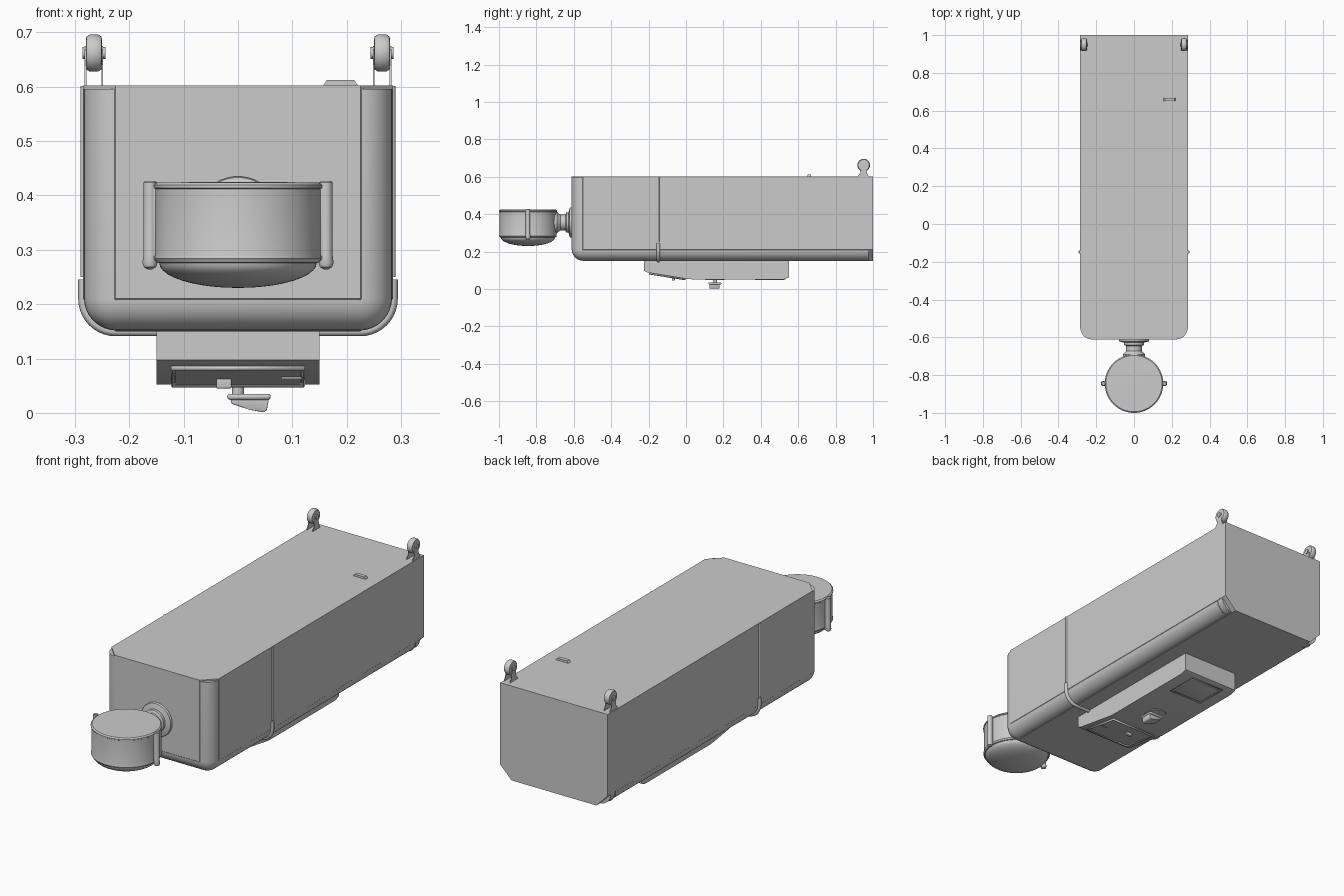
import bpy, bmesh
from math import sin, cos, pi
from mathutils import Vector, Matrix

if "Cube" in bpy.data.objects:
    bpy.data.objects.remove(bpy.data.objects["Cube"])


def finish(name, bm, smooth=True):
    bmesh.ops.recalc_face_normals(bm, faces=bm.faces[:])
    me = bpy.data.meshes.new(name)
    bm.to_mesh(me)
    bm.free()
    ob = bpy.data.objects.new(name, me)
    bpy.context.collection.objects.link(ob)
    if smooth:
        bpy.ops.object.select_all(action='DESELECT')
        ob.select_set(True)
        bpy.context.view_layer.objects.active = ob
        bpy.ops.object.shade_smooth_by_angle(angle=0.6)
    return ob


def box_bm(lo, hi):
    bm = bmesh.new()
    bmesh.ops.create_cube(bm, size=1)
    lo, hi = Vector(lo), Vector(hi)
    for v in bm.verts:
        v.co = Vector([l + (c + 0.5) * (h - l) for l, h, c in zip(lo, hi, v.co)])
    return bm


def box(name, lo, hi, bevel=0.0, seg=3):
    bm = box_bm(lo, hi)
    if bevel:
        bmesh.ops.bevel(bm, geom=bm.edges[:], offset=bevel, segments=seg, profile=0.5, affect='EDGES')
    return finish(name, bm)


def lathe(name, profile, center, axis='Z', n=48):
    """Revolve (radius, height) points around an axis through center."""
    bm = bmesh.new()
    rings = [[bm.verts.new((r * cos(2 * pi * i / n), r * sin(2 * pi * i / n), h)) for i in range(n)]
             for r, h in profile]
    for a, b in zip(rings, rings[1:]):
        for i in range(n):
            bm.faces.new((a[i], a[(i + 1) % n], b[(i + 1) % n], b[i]))
    bm.faces.new(rings[0])
    bm.faces.new(rings[-1])
    rot = {'Z': Matrix.Identity(4), 'X': Matrix.Rotation(pi / 2, 4, 'Y'),
           'Y': Matrix.Rotation(-pi / 2, 4, 'X')}[axis]
    bm.transform(Matrix.Translation(center) @ rot)
    return finish(name, bm)


def prism(name, pts, lo, hi, axis, bevel=0.0):
    """Extrude a profile along x (points are y,z) or along y (points are x,z)."""
    bm = bmesh.new()
    put = (lambda p, d: (d, p[0], p[1])) if axis == 'X' else (lambda p, d: (p[0], d, p[1]))
    a = [bm.verts.new(put(p, lo)) for p in pts]
    b = [bm.verts.new(put(p, hi)) for p in pts]
    bm.faces.new(a)
    bm.faces.new(b)
    for i in range(len(pts)):
        j = (i + 1) % len(pts)
        bm.faces.new((a[i], a[j], b[j], b[i]))
    if bevel:
        bmesh.ops.bevel(bm, geom=bm.edges[:], offset=bevel, segments=3, profile=0.5, affect='EDGES')
    return finish(name, bm)


def tube(name, pts, radius, cyclic=False):
    cu = bpy.data.curves.new(name, 'CURVE')
    cu.dimensions = '3D'
    cu.bevel_depth = radius
    cu.bevel_resolution = 3
    cu.use_fill_caps = True
    sp = cu.splines.new('POLY')
    sp.points.add(len(pts) - 1)
    for p, c in zip(sp.points, pts):
        p.co = (*c, 1)
    sp.use_cyclic_u = cyclic
    ob = bpy.data.objects.new(name, cu)
    bpy.context.collection.objects.link(ob)
    return ob


def hull(name, inset, back, top, seg):
    """Long box with its front vertical edges and lower edges cut or rounded."""
    x, y0, z0 = 0.285 - inset, -0.612 + inset, 0.15 + inset
    bm = box_bm((-x, y0, z0), (x, back, top))
    pick = []
    for e in bm.edges:
        a, b = e.verts[0].co, e.verts[1].co
        front = max(a.y, b.y) < y0 + 0.01
        low = max(a.z, b.z) < z0 + 0.01
        at_back = min(a.y, b.y) > back - 0.01
        upright = abs(a.z - b.z) > 0.1
        if (front and upright) or (low and not at_back):
            pick.append(e)
    bmesh.ops.bevel(bm, geom=pick, offset=0.06, segments=seg, profile=0.5, affect='EDGES')
    return finish(name, bm, seg > 1)


# main body with flat chamfers, rounded edge guards over the chamfers
hull("main_body", 0, 1.0, 0.602, 1)
hull("rounded_edge_guards", 0.0015, 0.975, 0.596, 8)
for s in (-1, 1):
    tube("rear_guard_seam", [(s * 0.285, 0.94, 0.21)] +
         [(s * (0.225 + 0.059 * cos(t * pi / 16)), 0.94, 0.21 - 0.059 * sin(t * pi / 16)) for t in range(9)], 0.002)
    # strap down the side and under to the keel
    arc = [(s * (0.225 + 0.06 * cos(t * pi / 20)), -0.148, 0.21 - 0.06 * sin(t * pi / 20)) for t in range(11)]
    tube("side_strap", [(s * 0.284, -0.148, 0.601), (s * 0.284, -0.148, 0.25)], 0.006)
    tube("lower_strap", [(s * 0.285, -0.148, 0.245)] + arc + [(s * 0.15, -0.148, 0.15)], 0.009)

# keel housing under the body
prism("keel_housing", [(-0.225, 0.16), (-0.225, 0.097), (-0.205, 0.088), (0, 0.055), (0.03, 0.052),
                       (0.525, 0.052), (0.55, 0.062), (0.55, 0.16)], -0.15, 0.15, 'X')

# sloping front panel with raised rim and latch
slope = lambda y, d=0: 0.055 - 0.161 * y - d
prism("front_panel", [(-0.19, slope(-0.19)), (-0.01, slope(-0.01)),
                      (-0.01, slope(-0.01, 0.005)), (-0.19, slope(-0.19, 0.005))], -0.115, 0.115, 'X')
tube("front_panel_rim", [(x, y, slope(y, 0.004)) for x, y in
                         ((-0.12, -0.195), (0.12, -0.195), (0.12, -0.005), (-0.12, -0.005))], 0.005, True)
box("panel_latch", (-0.04, -0.075, 0.045), (-0.012, -0.06, 0.07), 0.003)
box("panel_slot", (0.08, -0.1, 0.062), (0.118, -0.095, 0.066))

# rear hatch, round seat and turning handle
box("rear_hatch", (-0.08, 0.38, 0.047), (0.08, 0.52, 0.06), 0.003)
tube("rear_hatch_rim", [(x, y, 0.05) for x, y in ((-0.09, 0.37), (0.09, 0.37), (0.09, 0.53), (-0.09, 0.53))],
     0.002, True)
lathe("handle_seat", [(0.05, 0), (0.05, 0.008), (0.045, 0.01)], (0, 0.155, 0.049))
lathe("handle_stem", [(0.011, 0), (0.011, 0.03)], (0, 0.155, 0.027), n=24)
box("handle_plate", (-0.02, 0.12, 0.024), (0.06, 0.19, 0.035), 0.005)
prism("handle_grip", [(-0.014, 0.026), (-0.012, 0.017), (0.02, 0.006), (0.047, 0.001),
                      (0.053, 0.005), (0.057, 0.026)], 0.125, 0.18, 'Y', 0.002)

# round drum on the front, with a domed underside
dome = [(0.002 + 0.143 * sin(t * pi / 20), 0.276 - 0.046 * cos(t * pi / 20)) for t in range(11)]
lathe("drum", dome + [(0.15, 0.277), (0.154, 0.284), (0.152, 0.292), (0.152, 0.412), (0.155, 0.414),
                      (0.155, 0.419), (0.149, 0.424), (0.002, 0.425)], (0, -0.845, 0), n=64)
for s in (-1, 1):
    lathe("drum_side_pin", [(0.004, 0.264), (0.011, 0.268), (0.014, 0.276), (0.012, 0.29),
                            (0.012, 0.424), (0.009, 0.427)], (s * 0.162, -0.845, 0), n=20)
    box("drum_pin_mount", (s * 0.153 - 0.01, -0.855, 0.28), (s * 0.153 + 0.01, -0.835, 0.42), 0.003)

# neck and flange that carry the drum
lathe("drum_neck", [(0.06, -0.72), (0.058, -0.69), (0.05, -0.682), (0.042, -0.672), (0.042, -0.645),
                    (0.054, -0.64), (0.054, -0.628), (0.078, -0.622), (0.08, -0.618), (0.08, -0.608)],
      (0, 0, 0.355), 'Y')

# rollers at the back corners of the top
for s in (-1, 1):
    x = s * 0.265
    lathe("roller", [(0.02, -0.015), (0.03, -0.014), (0.034, -0.008), (0.034, 0.008),
                     (0.03, 0.014), (0.02, 0.015)], (x, 0.95, 0.662), 'X', 32)
    lathe("roller_axle", [(0.011, -0.021), (0.011, 0.021)], (x, 0.95, 0.662), 'X', 20)
    for d in (-0.0155, 0.0155):
        prism("roller_bracket", [(0.918, 0.6), (0.978, 0.6), (0.966, 0.625), (0.964, 0.668),
                                 (0.95, 0.675), (0.936, 0.668), (0.934, 0.625)],
              x + d - 0.0015, x + d + 0.0015, 'X')

# small catch on the top
prism("top_catch", [(0.155, 0.6), (0.222, 0.6), (0.214, 0.612), (0.163, 0.612)], 0.65, 0.668, 'Y')
